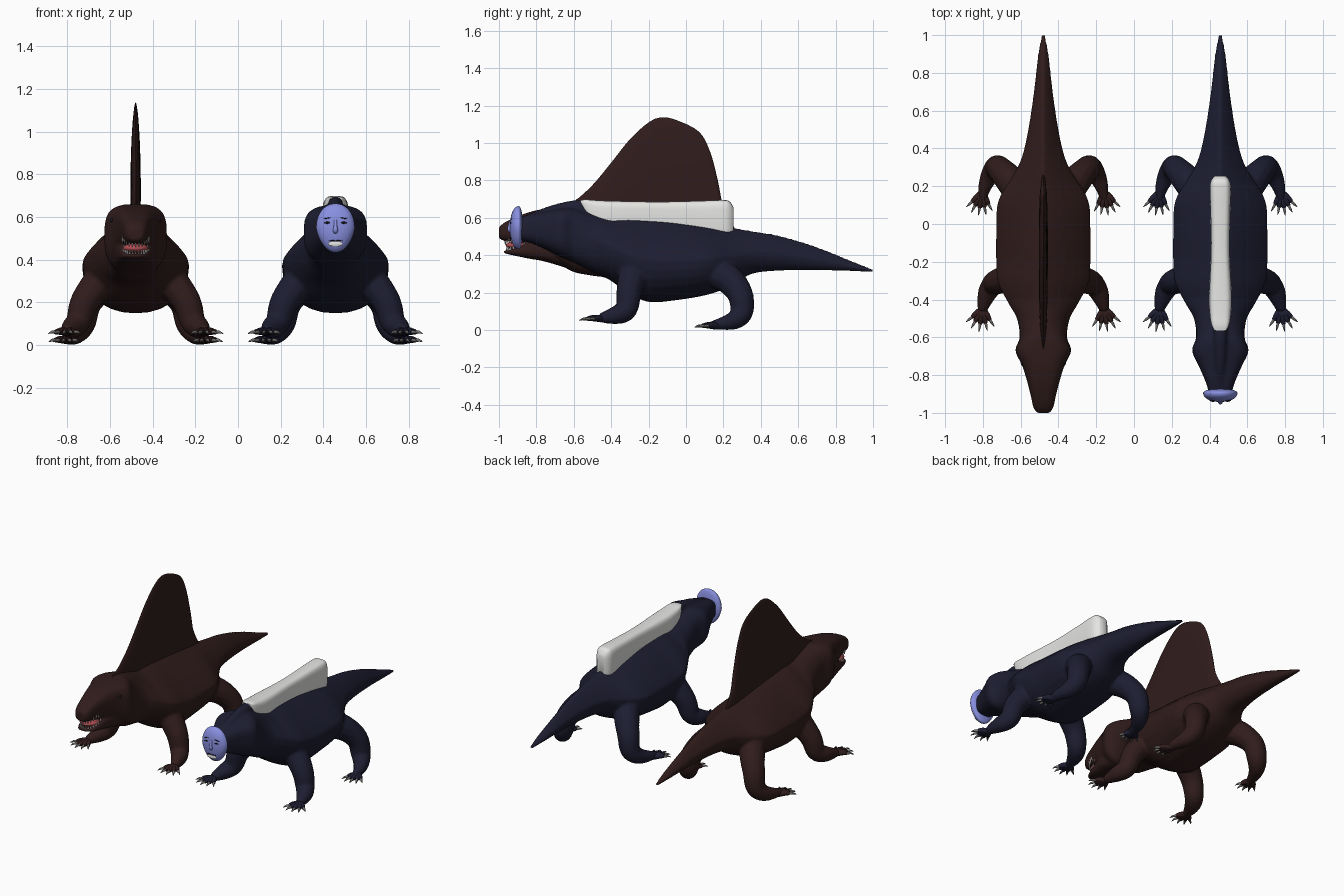
import bpy, bmesh
from math import sin, cos, pi, radians
from mathutils import Vector, Matrix

cube = bpy.data.objects.get("Cube")
if cube:
    bpy.data.objects.remove(cube)


def material(name, r, g, b):
    m = bpy.data.materials.new(name)
    m.use_nodes = True
    m.diffuse_color = (r, g, b, 1)
    node = next(n for n in m.node_tree.nodes if n.type == 'BSDF_PRINCIPLED')
    node.inputs["Base Color"].default_value = (r, g, b, 1)
    node.inputs["Roughness"].default_value = 0.7
    return m


BROWN = material("dark brown", 0.03, 0.0118, 0.0115)
NAVY = material("dark navy", 0.0122, 0.0125, 0.031)
PERIWINKLE = material("periwinkle", 0.25, 0.28, 0.75)
WHITE = material("white", 0.78, 0.78, 0.77)
CLAW = material("claw grey", 0.17, 0.16, 0.155)
PINK = material("mouth pink", 0.45, 0.08, 0.09)
BLACK = material("black", 0.01, 0.01, 0.015)


def finish(name, bm, mat, x, angle=40):
    bmesh.ops.recalc_face_normals(bm, faces=bm.faces[:])
    mesh = bpy.data.meshes.new(name)
    bm.to_mesh(mesh)
    bm.free()
    mesh.materials.append(mat)
    ob = bpy.data.objects.new(name, mesh)
    ob.location.x = x
    bpy.context.collection.objects.link(ob)
    bpy.ops.object.select_all(action='DESELECT')
    bpy.context.view_layer.objects.active = ob
    ob.select_set(True)
    bpy.ops.object.shade_smooth_by_angle(angle=radians(angle))
    return ob


def spline(rows, n=4):
    """Catmull-Rom through rows of numbers."""
    p = [Vector(r) for r in rows]
    out = []
    for i in range(len(p) - 1):
        a, b, c, d = p[max(i - 1, 0)], p[i], p[i + 1], p[min(i + 2, len(p) - 1)]
        for k in range(n):
            t = k / n
            out.append(0.5 * (2 * b + (c - a) * t + (2 * a - 5 * b + 4 * c - d) * t * t
                              + (3 * b - a - 3 * c + d) * t ** 3))
    return out + [p[-1]]


def loft(bm, rings):
    loops = [[bm.verts.new(co) for co in ring] for ring in rings]
    n = len(loops[0])
    for a, b in zip(loops, loops[1:]):
        for i in range(n):
            bm.faces.new((a[i], a[(i + 1) % n], b[(i + 1) % n], b[i]))
    bm.faces.new(loops[0])
    bm.faces.new(loops[-1][::-1])


def power(c, p):
    return abs(c) ** p * (1 if c > 0 else -1)


def flesh(y):
    """Section powers for upper and lower half: boxy head, ridged back."""
    k = min(max((y + .62) / .22, 0), 1)
    return .6 + 1.05 * k, .72 + .2 * k


def trunk(bm, rows, shape=flesh, seg=28):
    """Loft along y; rows are y, half width, bottom, top."""
    rings = []
    for y, w, lo, hi in spline(rows):
        up, down = shape(y)
        ring = []
        for i in range(seg):
            c, s = cos(2 * pi * i / seg), sin(2 * pi * i / seg)
            p = up if s > 0 else down
            ring.append((w * power(c, p), y, (lo + hi) / 2 + (hi - lo) / 2 * power(s, p)))
        rings.append(ring)
    loft(bm, rings)


def tube(bm, path, side=1, n=4, seg=12):
    """Round limb; path rows are x, y, z, radius."""
    pts = spline(path, n)
    rings = []
    for i, q in enumerate(pts):
        t = (pts[min(i + 1, len(pts) - 1)] - pts[max(i - 1, 0)]).to_3d().normalized()
        u = t.cross(Vector((0, 1, 0) if abs(t.x) > 0.9 else (1, 0, 0))).normalized()
        v = u.cross(t)
        ring = []
        for k in range(seg):
            a = 2 * pi * k / seg
            co = q.to_3d() + (u * cos(a) + v * sin(a)) * q.w
            ring.append((co.x * side, co.y, co.z))
        rings.append(ring)
    loft(bm, rings)


def ball(bm, loc, size, turn=0.0):
    m = Matrix.Translation(loc) @ Matrix.Rotation(turn, 4, 'Y') @ Matrix.Diagonal((*size, 1))
    bmesh.ops.create_uvsphere(bm, u_segments=24, v_segments=16, radius=1, matrix=m)


# Shared anatomy
TORSO = [(1, .009, .308, .325), (.9, .028, .315, .364), (.7, .05, .32, .445), (.5, .08, .318, .505),
         (.35, .115, .30, .53), (.25, .165, .24, .548), (.12, .24, .19, .57), (-.05, .25, .16, .595),
         (-.2, .25, .15, .61), (-.31, .24, .2, .618), (-.42, .185, .275, .62)]
BROWN_HEAD = [(-.5, .14, .29, .64), (-.6, .125, .31, .66), (-.67, .148, .35, .658), (-.75, .112, .40, .65),
              (-.84, .084, .45, .63), (-.92, .064, .47, .60), (-.97, .053, .476, .575), (-1, .034, .49, .55)]
NAVY_HEAD = [(-.5, .14, .31, .635), (-.6, .128, .36, .655), (-.67, .15, .39, .65), (-.75, .115, .43, .635),
             (-.83, .08, .465, .62), (-.9, .058, .48, .60)]
LOWER_JAW = [(-.6, .10, .32, .45), (-.75, .1, .365, .48), (-.83, .084, .38, .478), (-.88, .073, .39, .455),
             (-.94, .057, .403, .43), (-.975, .032, .412, .424)]
NECK_RIDGE = [(0, -.84, .60, .02), (0, -.7, .64, .032), (0, -.56, .66, .036), (0, -.46, .62, .04)]
FRONT_LEG = [(.13, -.27, .35, .08), (.175, -.285, .29, .078), (.24, -.305, .2, .068), (.268, -.32, .11, .06),
             (.3, -.375, .08, .05), (.325, -.46, .064, .025)]
HIND_LEG = [(.12, .15, .31, .085), (.175, .23, .27, .08), (.23, .29, .19, .069), (.25, .298, .1, .063),
            (.28, .262, .055, .052), (.308, .2, .036, .037), (.325, .12, .022, .019)]
FEET = [(Vector((.322, -.45, .06)), -34, 52), (Vector((.325, .165, .022)), -30, 48)]


def creature(label, mat, x, head, extra):
    # Body, head and limbs fused into one skin
    bm = bmesh.new()
    trunk(bm, TORSO + head)
    extra(bm)
    for s in (1, -1):
        tube(bm, FRONT_LEG, s)
        tube(bm, HIND_LEG, s)
    body = finish(label + "_body", bm, mat, x)
    r = body.modifiers.new("fuse", 'REMESH')
    r.mode, r.voxel_size, r.use_smooth_shade = 'VOXEL', 0.009, True
    sm = body.modifiers.new("soften", 'SMOOTH')
    sm.factor, sm.iterations = 0.5, 5
    # Toes and claws
    toes, claws = bmesh.new(), bmesh.new()
    for base, a0, a1 in FEET:
        for i in range(5):
            a = radians(a0 + (a1 - a0) * i / 4)
            d = Vector((sin(a), -cos(a), 0))
            reach = 0.07 + 0.01 * sin(pi * i / 4)
            knuckle, tip = base + d * reach * 0.6, base + d * reach
            end = tip + d * 0.042 - Vector((0, 0, .008))
            for s in (1, -1):
                tube(toes, [(*base, .019), (knuckle.x, knuckle.y, base.z + .004, .017), (*tip, .011)], s, 2, 8)
                tube(claws, [(*(tip - d * .008), .009), (*(tip + d * .02), .007), (*end, .001)], s, 2, 6)
    finish(label + "_toes", toes, mat, x, 60)
    finish(label + "_claws", claws, CLAW, x, 60)


BX, NX = -.48, .457
creature("brown", BROWN, BX, BROWN_HEAD, lambda bm: trunk(bm, LOWER_JAW))
creature("navy", NAVY, NX, NAVY_HEAD, lambda bm: tube(bm, NECK_RIDGE))

# Tall back sail, thin towards its rim
bm = bmesh.new()
trunk(bm, [(-.7, .008, .6, .645), (-.6, .014, .55, .688), (-.5, .019, .5, .775), (-.4, .022, .45, .895),
           (-.3, .023, .4, 1.02), (-.2, .024, .4, 1.11), (-.13, .024, .4, 1.137), (-.05, .024, .4, 1.122),
           (.07, .022, .4, 1.06), (.13, .02, .4, .95), (.17, .018, .45, .8), (.2, .014, .48, .66),
           (.26, .007, .5, .545)], lambda y: (1.15, .6), 40)
finish("back_sail", bm, BROWN, BX, 70)

# White pad on the other back, slightly waisted
bm = bmesh.new()
trunk(bm, [(-.565, .03, .685, .694), (-.535, .046, .63, .698), (-.48, .056, .56, .694), (-.38, .06, .53, .69),
           (-.15, .049, .53, .686), (.05, .052, .52, .69), (.19, .056, .5, .695), (.232, .048, .5, .688),
           (.255, .028, .52, .655)], lambda y: (.5, .4))
finish("back_pad", bm, WHITE, NX, 60)

# Mouth, teeth and eyes
bm = bmesh.new()
ball(bm, (0, -.89, .453), (.06, .074, .024))
finish("mouth_lining", bm, PINK, BX)
bm = bmesh.new()
for i in range(15):
    t = radians(-98 + 14 * i)
    px, py, lift = .064 * sin(t), -.885 - .082 * cos(t), .028 * sin(t) ** 2
    tube(bm, [(px, py, .488 + lift, .006), (px, py, .455 + lift, .001)], 1, 1, 6)
    tube(bm, [(px * .9, py + .008, .413 + lift, .006), (px * .9, py + .008, .443 + lift, .001)], 1, 1, 6)
finish("teeth", bm, WHITE, BX)
bm = bmesh.new()
for s in (1, -1):
    ball(bm, (s * .108, -.735, .585), (.012, .016, .012))
finish("eyes", bm, BLACK, BX)

# Face mask: full oval shell narrowing to the chin, with a nose
MASK_Y, MASK_Z, MASK_SIZE, FULL = -.895, .548, Vector((.091, .047, .115)), .95


def chin(dz):
    return 1 - 1.8 * max(0, -dz)


bm = bmesh.new()
bmesh.ops.create_uvsphere(bm, u_segments=32, v_segments=20, radius=1)
for v in bm.verts:
    px, py, pz = (power(c, FULL) * k for c, k in zip(v.co, MASK_SIZE))
    v.co = (px * chin(pz), MASK_Y + (py if py < 0 else py * .5), MASK_Z + pz)
tube(bm, [(0, -.934, .59, .007), (0, -.943, .56, .008), (0, -.943, .537, .012), (0, -.934, .527, .008)])
finish("face_mask", bm, PERIWINKLE, NX)


def on_mask(bm, px, pz, w, h, turn=0.0, thick=.004):
    """Thin plate lying on the front of the mask."""
    dz = pz - MASK_Z
    u, v = abs(px) / (MASK_SIZE.x * chin(dz)), abs(dz) / MASK_SIZE.z
    depth = (1 - u ** (2 / FULL) - v ** (2 / FULL)) ** (FULL / 2)
    ball(bm, (px, MASK_Y - MASK_SIZE.y * depth, pz), (w, thick, h), turn)


# Painted eyes, brows and lip line, then the grin
bm = bmesh.new()
for s in (1, -1):
    on_mask(bm, s * .038, .573, .015, .005)
    on_mask(bm, s * .038, .594, .02, .0022, s * .15)
    on_mask(bm, s * .016, .49, .018, .0025, -s * .1)
finish("mask_features", bm, BLACK, NX)
bm = bmesh.new()
on_mask(bm, 0, .474, .034, .013, 0, .0048)
finish("mask_grin", bm, WHITE, NX)
